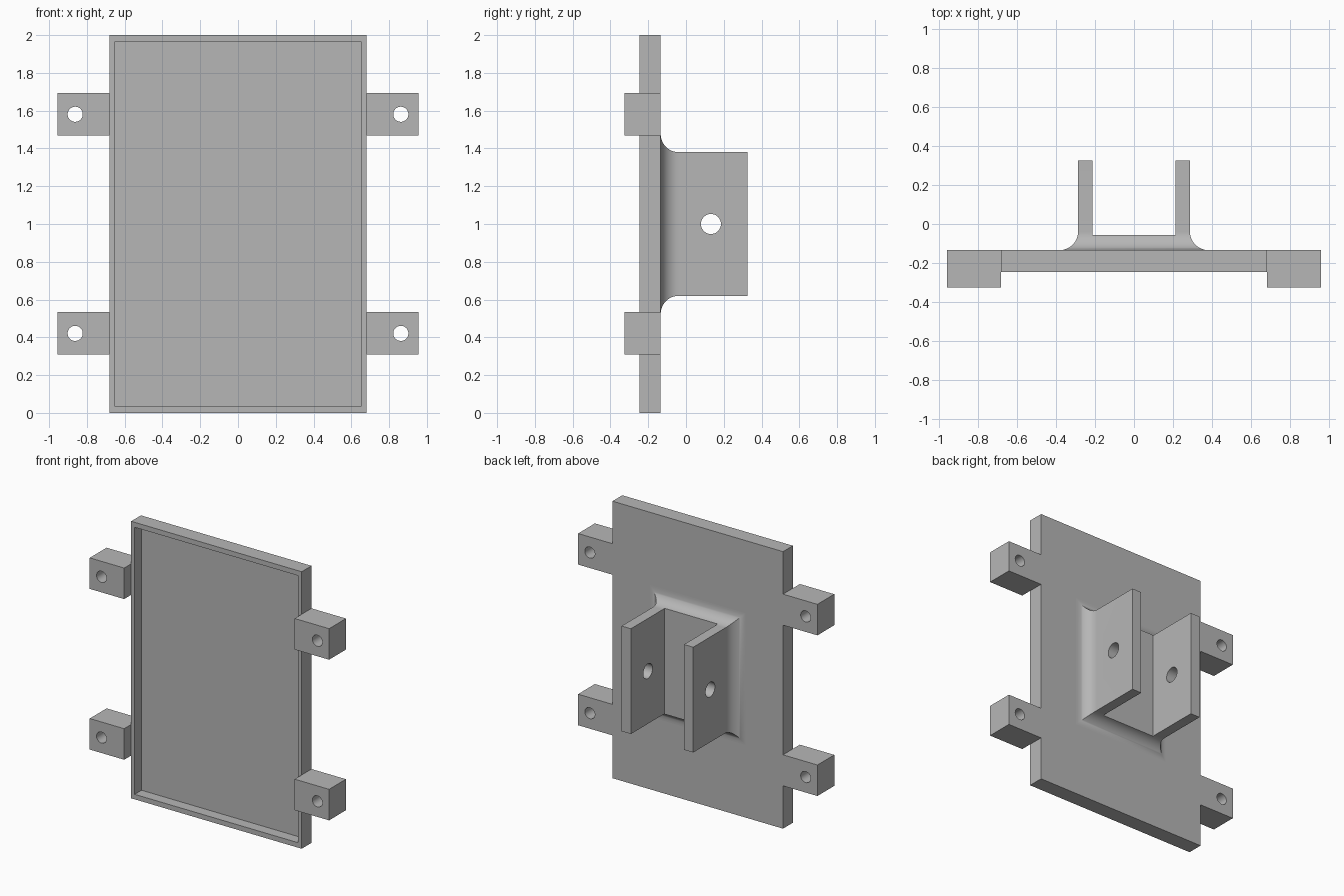
import bpy, bmesh, math
from mathutils import Matrix

cube = bpy.data.objects.get("Cube")
if cube:
    bpy.data.objects.remove(cube, do_unlink=True)

grey = bpy.data.materials.new("plain_grey")
grey.use_nodes = True
colour = (0.47, 0.47, 0.47, 1)
grey.diffuse_color = colour
grey.node_tree.nodes["Principled BSDF"].inputs["Base Color"].default_value = colour


def finish(name, bm):
    """Turn a bmesh into a grey object."""
    bmesh.ops.recalc_face_normals(bm, faces=bm.faces)
    mesh = bpy.data.meshes.new(name)
    bm.to_mesh(mesh)
    bm.free()
    mesh.materials.append(grey)
    ob = bpy.data.objects.new(name, mesh)
    bpy.context.collection.objects.link(ob)
    return ob


def box(name, x, y, z):
    """Box from (low, high) pairs on each axis."""
    bm = bmesh.new()
    bmesh.ops.create_cube(bm, size=1)
    for v in bm.verts:
        v.co = [r[0] if c < 0 else r[1] for c, r in zip(v.co, (x, y, z))]
    return finish(name, bm)


def drill(name, centre, radius, length, axis):
    """Cylinder cutter along X or Y."""
    bm = bmesh.new()
    turn = Matrix.Rotation(math.pi / 2, 4, "Y" if axis == "X" else "X")
    bmesh.ops.create_cone(bm, cap_ends=True, segments=48, radius1=radius,
                          radius2=radius, depth=length,
                          matrix=Matrix.Translation(centre) @ turn)
    return finish(name, bm)


def cut(target, cutter):
    cutter.hide_render = True
    mod = target.modifiers.new("cut", "BOOLEAN")
    mod.operation = "DIFFERENCE"
    mod.solver = "EXACT"
    mod.object = cutter
    bpy.ops.object.select_all(action="DESELECT")
    bpy.context.view_layer.objects.active = target
    target.select_set(True)
    bpy.ops.object.modifier_apply(modifier=mod.name)
    bpy.data.objects.remove(cutter, do_unlink=True)


def smooth(ob):
    bpy.ops.object.select_all(action="DESELECT")
    bpy.context.view_layer.objects.active = ob
    ob.select_set(True)
    bpy.ops.object.shade_smooth_by_angle(angle=math.radians(30))


FRONT, BACK = -0.246, -0.134   # panel faces
WIDE = 0.681                   # panel half width
DEEP = 0.326                   # half depth of the whole model

# Panel with a shallow tray in its front
panel = box("back_panel", (-WIDE, WIDE), (FRONT, BACK), (0, 2))
cut(panel, box("tray_cutter", (-0.653, 0.653), (-0.5, -0.168), (0.036, 1.964)))

# Four drilled mounting tabs
for side, sx in (("left", 1), ("right", -1)):
    for level, z in (("upper", 1.581), ("lower", 0.421)):
        x = sorted((sx * WIDE, sx * 0.956))
        tab = box(f"{level}_{side}_tab", x, (-DEEP, BACK), (z - 0.112, z + 0.112))
        cut(tab, drill("tab_drill", (sx * 0.862, -0.2, z), 0.04, 1, "Y"))
        smooth(tab)

# Clevis bracket: rectangular rings make a mitred fillet, then the straight block
HALF_X, HALF_Z, R, STEPS = 0.286, 0.38, 0.096, 16
levels = []
for i in range(STEPS + 1):
    a = math.pi / 2 * i / STEPS
    levels.append((R * (1 - math.sin(a)), BACK + R * (1 - math.cos(a))))
levels.append((0, DEEP))
bm = bmesh.new()
rings = []
for grow, y in levels:
    rings.append([bm.verts.new((sx * (HALF_X + grow), y, 1 + sz * (HALF_Z + grow)))
                  for sx, sz in ((-1, -1), (1, -1), (1, 1), (-1, 1))])
for low, high in zip(rings, rings[1:]):
    for k in range(4):
        n = (k + 1) % 4
        bm.faces.new((low[k], low[n], high[n], high[k]))
bm.faces.new(rings[0])
bm.faces.new(rings[-1])
bracket = finish("clevis_bracket", bm)

# Channel between the arms and the pin hole across them
cut(bracket, box("channel_cutter", (-0.212, 0.212), (-0.057, 1), (0, 2)))
cut(bracket, drill("pin_drill", (0, 0.132, 1), 0.053, 1, "X"))
smooth(bracket)
